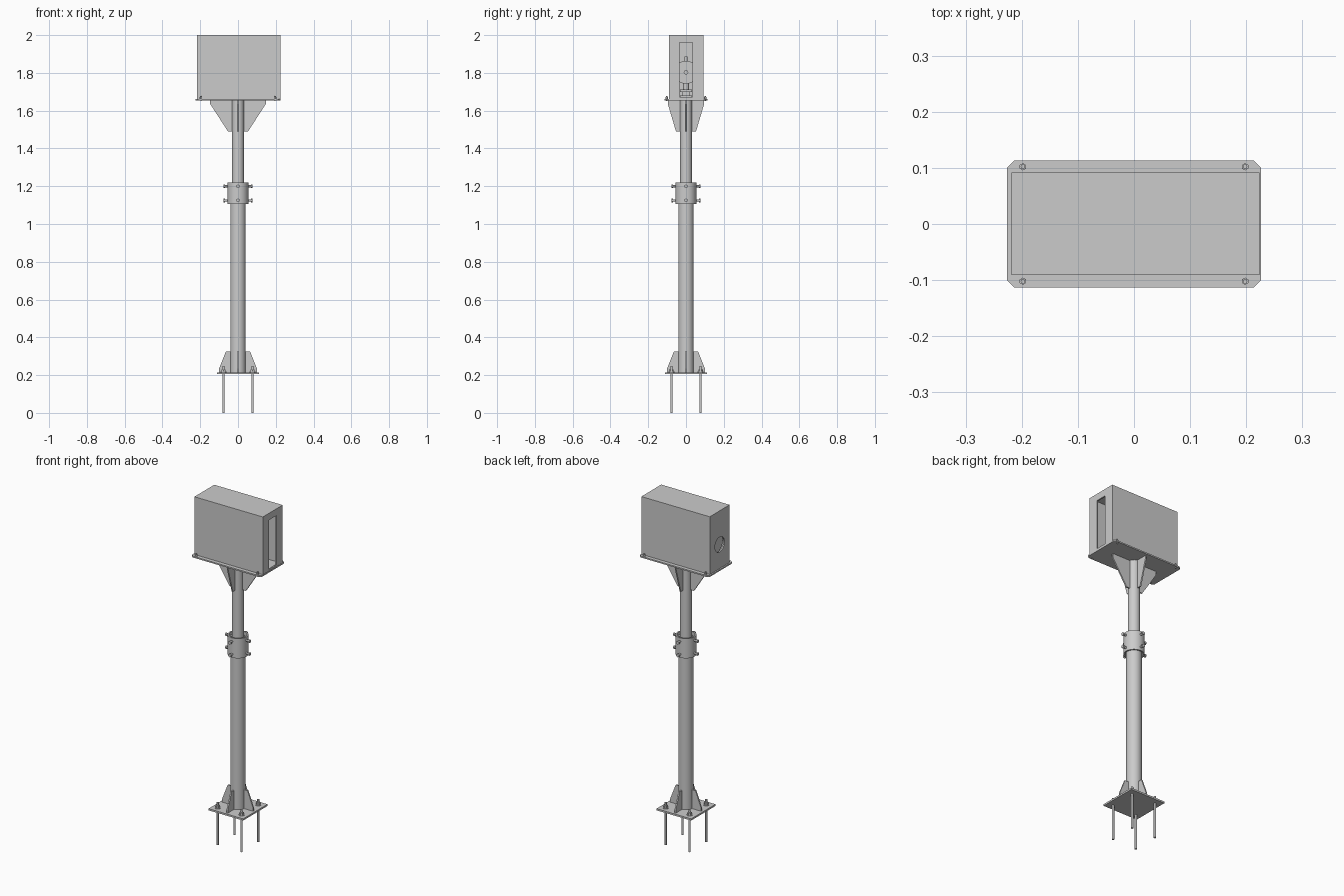
import bpy, bmesh, math
from mathutils import Matrix, Vector

if "Cube" in bpy.data.objects:
    bpy.data.objects.remove(bpy.data.objects["Cube"])


def finish(name, bm, smooth=False):
    bmesh.ops.recalc_face_normals(bm, faces=bm.faces)
    me = bpy.data.meshes.new(name)
    bm.to_mesh(me)
    bm.free()
    ob = bpy.data.objects.new(name, me)
    bpy.context.collection.objects.link(ob)
    if smooth:
        bpy.ops.object.select_all(action='DESELECT')
        ob.select_set(True)
        bpy.context.view_layer.objects.active = ob
        bpy.ops.object.shade_smooth_by_angle(angle=math.radians(35))
    return ob


def add_box(bm, lo, hi):
    lo, hi = Vector(lo), Vector(hi)
    m = Matrix.Translation((lo + hi) / 2) @ Matrix.Diagonal((*(hi - lo), 1))
    bmesh.ops.create_cube(bm, size=1, matrix=m)


def add_rod(bm, p, q, r, n=24):
    p, q = Vector(p), Vector(q)
    d = q - p
    m = Matrix.Translation((p + q) / 2) @ d.to_track_quat('Z', 'Y').to_matrix().to_4x4()
    bmesh.ops.create_cone(bm, cap_ends=True, segments=n, radius1=r, radius2=r,
                          depth=d.length, matrix=m)


def prism(bm, pts, offset):
    f = bm.faces.new([bm.verts.new(p) for p in pts])
    g = bmesh.ops.extrude_face_region(bm, geom=[f])
    bmesh.ops.translate(bm, vec=offset, verts=[v for v in g['geom'] if isinstance(v, bmesh.types.BMVert)])


def tube(name, r_out, r_in, z0, z1, n=48):
    bm = bmesh.new()
    prof = [(r_in, z0), (r_out, z0), (r_out, z1), (r_in, z1)]
    vs = [bm.verts.new((r, 0, z)) for r, z in prof]
    es = [bm.edges.new((vs[i], vs[(i + 1) % 4])) for i in range(4)]
    bmesh.ops.spin(bm, geom=vs + es, cent=(0, 0, 0), axis=(0, 0, 1),
                   angle=2 * math.pi, steps=n, use_duplicate=False)
    bmesh.ops.remove_doubles(bm, verts=bm.verts, dist=1e-5)
    return finish(name, bm, True)


def gusset(name, prof, angle, t=0.008):
    bm = bmesh.new()
    prism(bm, [(x, -t / 2, z) for x, z in prof], (0, t, 0))
    bmesh.ops.rotate(bm, verts=bm.verts, matrix=Matrix.Rotation(angle, 3, 'Z'))
    return finish(name, bm)


def chamfer_plate(name, hx, hy, c, z0, z1):
    bm = bmesh.new()
    pts = [(hx - c, -hy), (hx, c - hy), (hx, hy - c), (hx - c, hy),
           (c - hx, hy), (-hx, hy - c), (-hx, c - hy), (c - hx, -hy)]
    prism(bm, [(x, y, z0) for x, y in pts], (0, 0, z1 - z0))
    return finish(name, bm)


# base plate with anchor rods, washers and nuts
bm = bmesh.new()
add_box(bm, (-0.112, -0.112, 0.205), (0.112, 0.112, 0.215))
finish("base_plate", bm)
for sx in (-1, 1):
    for sy in (-1, 1):
        x, y = sx * 0.077, sy * 0.077
        bm = bmesh.new()
        add_rod(bm, (x, y, 0), (x, y, 0.247), 0.006, 16)
        add_rod(bm, (x, y, 0.215), (x, y, 0.218), 0.015)
        add_rod(bm, (x, y, 0.218), (x, y, 0.231), 0.012, 6)
        finish("anchor_rod", bm, True)

# telescoping pole and clamp collar
tube("lower_pole", 0.041, 0.036, 0.215, 1.205)
tube("upper_pole", 0.032, 0.027, 1.10, 1.655)
tube("clamp_collar", 0.055, 0.047, 1.105, 1.22)

# collar clamp bolts, four directions in two rows
for k in range(4):
    d = Vector((math.cos(k * math.pi / 2), math.sin(k * math.pi / 2), 0))
    for z in (1.125, 1.2):
        o = Vector((0, 0, z))
        bm = bmesh.new()
        add_rod(bm, d * 0.031 + o, d * 0.07 + o, 0.006, 16)
        add_rod(bm, d * 0.069 + o, d * 0.078 + o, 0.010, 6)
        finish("collar_bolt", bm, True)

# gussets at the base and under the housing
for k in range(4):
    a = k * math.pi / 2
    gusset("base_gusset", [(0.039, 0.215), (0.1, 0.215), (0.1, 0.235),
                           (0.064, 0.325), (0.039, 0.325)], a)
    w = 0.147 if k % 2 == 0 else 0.096
    gusset("head_gusset", [(0.03, 1.655), (w, 1.655), (w, 1.635),
                           (0.053, 1.49), (0.03, 1.49)], a)

# mounting plate and its corner screws
chamfer_plate("mounting_plate", 0.226, 0.113, 0.012, 1.655, 1.663)
for sx in (-1, 1):
    for sy in (-1, 1):
        x, y = sx * 0.198, sy * 0.102
        bm = bmesh.new()
        add_rod(bm, (x, y, 1.65), (x, y, 1.677), 0.004, 16)
        add_rod(bm, (x, y, 1.663), (x, y, 1.672), 0.0065, 6)
        finish("plate_screw", bm, True)

# hollow housing with a tall slot on the right and a round window on the left
bm = bmesh.new()
add_box(bm, (-0.218, -0.091, 1.663), (0.224, 0.092, 2.0))
housing = finish("housing", bm)
cutters = []
bm = bmesh.new()
add_box(bm, (-0.210, -0.083, 1.6), (0.216, 0.084, 1.992))
cutters.append(finish("housing_cavity_cutter", bm))
bm = bmesh.new()
add_box(bm, (0.18, -0.034, 1.672), (0.26, 0.034, 1.96))
cutters.append(finish("slot_cutter", bm))
bm = bmesh.new()
add_rod(bm, (-0.26, 0, 1.803), (-0.18, 0, 1.803), 0.044, 48)
cutters.append(finish("window_cutter", bm))
for c in cutters:
    c.hide_render = True
    c.hide_viewport = True
    m = housing.modifiers.new(c.name, 'BOOLEAN')
    m.operation, m.solver, m.object = 'DIFFERENCE', 'EXACT', c

# instrument inside, behind the round window
bm = bmesh.new()
add_rod(bm, (-0.195, 0, 1.803), (-0.09, 0, 1.803), 0.061, 48)
finish("instrument_body", bm, True)
bm = bmesh.new()
add_rod(bm, (-0.09, 0, 1.803), (-0.07, 0, 1.803), 0.012)
finish("rear_connector", bm, True)
bm = bmesh.new()
add_rod(bm, (-0.14, 0, 1.86), (-0.14, 0, 1.887), 0.008)
finish("top_pin", bm, True)
bm = bmesh.new()
add_box(bm, (-0.18, -0.033, 1.663), (-0.10, 0.033, 1.68))
add_box(bm, (-0.165, -0.02, 1.68), (-0.115, 0.02, 1.70))
add_box(bm, (-0.18, -0.033, 1.70), (-0.10, 0.033, 1.712))
add_rod(bm, (-0.14, 0, 1.712), (-0.14, 0, 1.75), 0.015)
finish("instrument_stand", bm)
